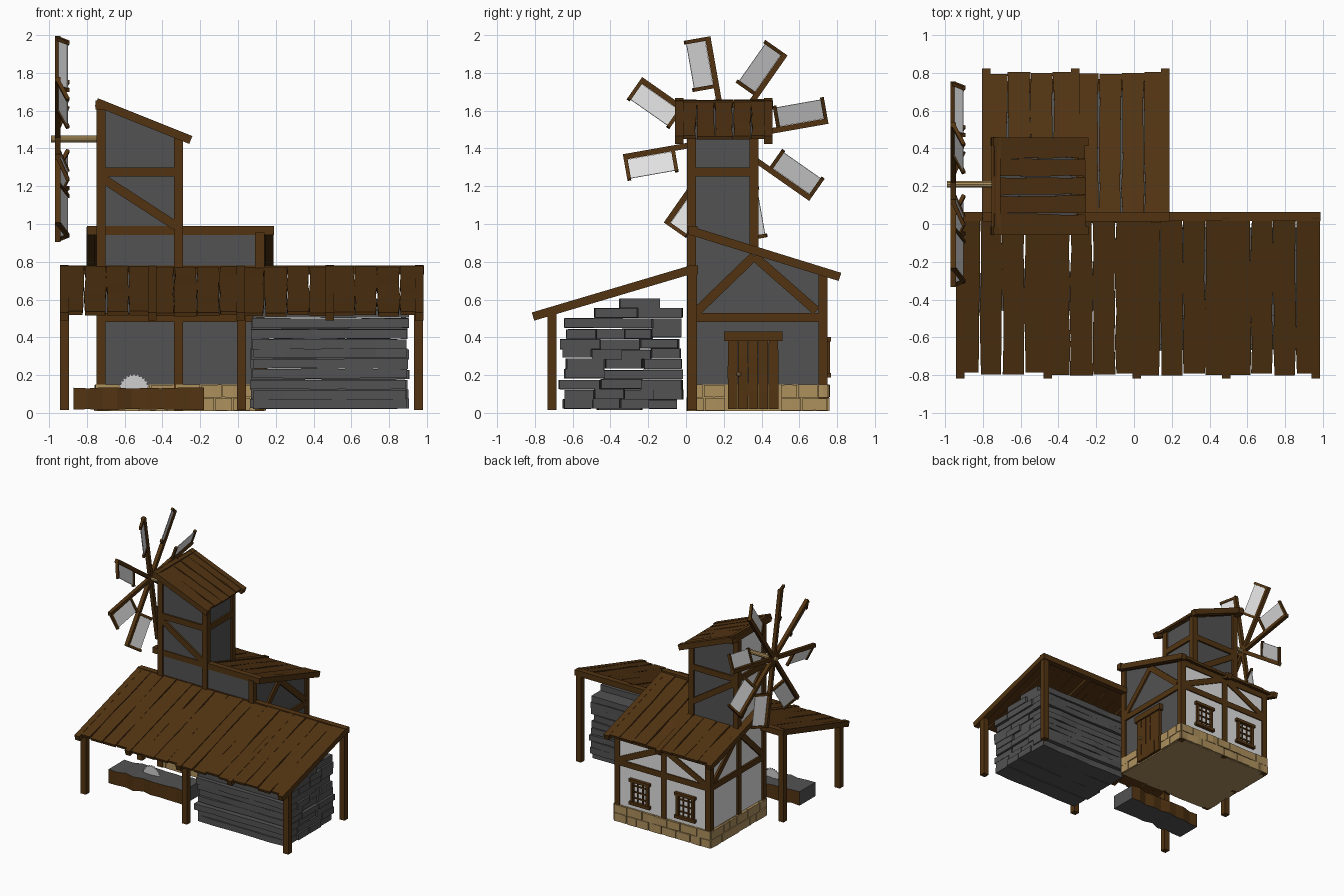
import bpy, bmesh, math, random
from mathutils import Vector as V

if "Cube" in bpy.data.objects:
    bpy.data.objects.remove(bpy.data.objects["Cube"])
random.seed(4)
R = random.uniform


def material(name, c):
    m = bpy.data.materials.new(name)
    m.diffuse_color = (*c, 1)
    m.use_nodes = True
    m.node_tree.nodes["Principled BSDF"].inputs["Base Color"].default_value = m.diffuse_color
    return m


WOOD = material("brown wood", (0.085, 0.034, 0.006))
GREY = material("dark grey", (0.085, 0.085, 0.085))
WHITE = material("pale plaster", (0.75, 0.75, 0.75))
TAN = material("tan stone", (0.42, 0.28, 0.11))
STEEL = material("light steel", (0.62, 0.62, 0.62))


def finish(name, bm, *mats, rule=None):
    bmesh.ops.recalc_face_normals(bm, faces=bm.faces)
    bm.normal_update()
    if rule:
        for f in bm.faces:
            f.material_index = int(rule(f.normal))
    me = bpy.data.meshes.new(name)
    bm.to_mesh(me)
    bm.free()
    for m in mats:
        me.materials.append(m)
    ob = bpy.data.objects.new(name, me)
    bpy.context.collection.objects.link(ob)
    return ob


def bar(bm, a, b, w, t, up=(0, 0, 1), n=1, jit=0):
    """Rectangular bar from a to b; n segments with ragged sides"""
    a, b, up = V(a), V(b), V(up)
    d = (b - a).normalized()
    if abs(d.dot(up.normalized())) > 0.99:
        up = V((0, 1, 0))
    s = d.cross(up).normalized()
    u = s.cross(d)
    rings = []
    for i in range(n + 1):
        p = a.lerp(b, i / n)
        l, r = w / 2 + R(-jit, jit), w / 2 + R(-jit, jit)
        h = t / 2 + R(-jit, jit) * 0.3
        rings.append([bm.verts.new(p + q) for q in (s * r + u * h, u * h - s * l, -u * h - s * l, s * r - u * h)])
    for q, r in zip(rings, rings[1:]):
        for k in range(4):
            bm.faces.new((q[k], q[(k + 1) % 4], r[(k + 1) % 4], r[k]))
    bm.faces.new(rings[0])
    bm.faces.new(rings[-1])


def bars(name, mat, items, w=0.048, t=0.048):
    bm = bmesh.new()
    for a, b in items:
        bar(bm, a, b, w, t)
    return finish(name, bm, mat)


def prism(name, profile, shift, *mats, rule=None):
    bm = bmesh.new()
    f = bm.faces.new([bm.verts.new(p) for p in profile])
    g = bmesh.ops.extrude_face_region(bm, geom=[f])["geom"]
    bmesh.ops.translate(bm, vec=shift, verts=[v for v in g if isinstance(v, bmesh.types.BMVert)])
    return finish(name, bm, *mats, rule=rule)


def roof(name, hi, lo, across, start, stop, count, rafters):
    """Ragged planks and rafters running from hi to lo, repeated along the across axis"""
    hi, lo, across = V(hi), V(lo), V(across)
    nrm = (lo - hi).cross(across).normalized()
    if nrm.z < 0:
        nrm = -nrm
    step = (stop - start) / count
    bm = bmesh.new()
    for i in range(count):
        o = across * (start + step * (i + 0.5)) + nrm * (0.008 + R(-.003, .003))
        bar(bm, hi.lerp(lo, 0.01) + o, hi.lerp(lo, R(0.965, 0.985)) + o, step - 0.005, 0.02, nrm, 5, 0.005)
    finish(name + "_planks", bm, WOOD)
    bm = bmesh.new()
    for c in rafters:
        bar(bm, hi + across * c, lo + across * c, 0.045, 0.045, nrm)
    finish(name + "_rafters", bm, WOOD)


# walls of house and tower
prism("house_walls", [(-.735, .02, .05), (-.735, .74, .05), (-.735, .74, .725), (-.735, .02, .95)], (.86, 0, 0),
      GREY, WHITE, rule=lambda n: n.y > .8 or n.x < -.5)
prism("tower_walls", [(-.735, .02, .8), (-.305, .02, .8), (-.305, .02, 1.45), (-.735, .02, 1.63)], (0, .35, 0),
      GREY, WHITE, rule=lambda n: n.x < -.5)

# roofs
roof("house_roof", (0, .03, .963), (0, .815, .72), (1, 0, 0), -.79, .175, 8, (-.78, -.31, .165))
roof("shed_roof", (0, .04, .762), (0, -.81, .51), (1, 0, 0), -.935, .975, 16, (-.92, -.455, .015, .487, .96))
roof("tower_roof", (-.75, 0, 1.645), (-.25, 0, 1.445), (0, 1, 0), -.045, .445, 5, (-.035, .435))
bars("roof_ridge_beams", WOOD, [((-.80, .038, .965), (.19, .038, .965)), ((-.94, .04, .757), (.985, .04, .757)),
                                ((-.73, -.055, 1.63), (-.73, .46, 1.63))])

# timber frame of house
HX, HY = (-.726, -.315, .115), (.03, .36, .725)
top = lambda y: .955 - .31 * (y - .03)
frame = [((x, y, .01), (x, y, top(y))) for x in HX for y in (.03, .725)]
frame.append(((-.726, .36, .01), (-.726, .36, .85)))
frame += [((-.74, y, .505), (.13, y, .505)) for y in (.03, .725)]
frame += [((x, .02, .505), (x, .74, .505)) for x in (-.726, .115)]
for x in (-.726, .115):
    frame += [((x, .05, .53), (x, .36, .83)), ((x, .36, .83), (x, .69, .54))]
frame += [((-.315, .725, .72), (x, .725, .53)) for x in (-.70, .09)]
frame.append(((-.74, .725, .715), (.13, .725, .715)))
bars("house_timber_frame", WOOD, frame)

# timber frame of tower
frame = [((x, y, .8), (x, y, z)) for x, z in ((-.726, 1.63), (-.315, 1.455)) for y in (.03, .36)]
frame += [((-.74, y, 1.275), (-.295, y, 1.275)) for y in (.03, .36)]
frame += [((x, .02, 1.275), (x, .375, 1.275)) for x in (-.726, -.315)]
frame += [((-.715, y, 1.24), (-.33, y, .99)) for y in (.03, .36)]
frame.append(((-.726, .05, 1.24), (-.726, .34, .95)))
bars("tower_timber_frame", WOOD, frame)

# shed posts
bars("shed_posts", WOOD, [((x, -.71, .015), (x, -.71, .53)) for x in (-.918, .018, .955)] +
     [((x, .033, .015), (x, .033, .75)) for x in (-.918, .955)])

# stone footing: core plus ragged bricks in two courses
bm = bmesh.new()
bar(bm, (-.74, .38, .08), (.13, .38, .08), .725, .14)


def course(a, b, z):
    a, b = V((*a, z)), V((*b, z))
    length, s = (b - a).length, 0
    while s < length - .01:
        e = min(length, s + R(.08, .16))
        if length - e < .05:
            e = length
        bar(bm, a.lerp(b, (s + .003) / length), a.lerp(b, (e - .003) / length), .04 + R(0, .01), .066 + R(-.004, .005), n=2, jit=.003)
        s = e


for z in (.045, .115):
    for y in (.03, .735):
        course((-.755, y), (.14, y), z)
    course((-.735, .01), (-.735, .75), z)
    course((.122, .01), (.122, .21), z)
    course((.122, .50), (.122, .75), z)
finish("stone_footing", bm, TAN)

# door
bm = bmesh.new()
for i in range(5):
    y = .247 + .054 * i
    bar(bm, (.138, y, .02), (.138, y, .39), .03, .051, n=4, jit=.003)
bar(bm, (.14, .20, .405), (.14, .51, .405), .05, .05)
finish("door", bm, WOOD)
bm = bmesh.new()
bmesh.ops.create_icosphere(bm, subdivisions=1, radius=.014)
bmesh.ops.translate(bm, vec=(.168, .28, .205), verts=bm.verts)
finish("door_knob", bm, TAN)

# lattice windows on the back wall
for side, cx in (("left", -.52), ("right", -.10)):
    bm = bmesh.new()
    for dx in (-.07, .07):
        bar(bm, (cx + dx, .748, .20), (cx + dx, .748, .39), .022, .03)
    for z in (.20, .39):
        bar(bm, (cx - .095, .75, z), (cx + .095, .75, z), .035, .024)
    for k in (-.024, .024):
        bar(bm, (cx + k, .743, .2), (cx + k, .743, .39), .01, .012)
    for z in (.245, .295, .345):
        bar(bm, (cx - .07, .743, z), (cx + .07, .743, z), .012, .01)
    finish(side + "_window", bm, WOOD)

# stacked boards under the shed
bm = bmesh.new()
for row in range(11):
    y0, y1 = ((-.49, -.02), (-.35, -.14))[row - 9] if row > 8 else (-.66 + R(-.02, .03), -.02 + R(-.03, .01))
    n = 1 if row == 10 else 2 if row == 9 else random.choice((3, 4))
    s = (y1 - y0) / n
    for i in range(n):
        y, z = y0 + s * (i + .5), .046 + .0535 * row + R(-.005, .005)
        bar(bm, (.075 + R(-.012, .012), y, z), (.895 + R(-.012, .012), y, z), s - .004, .05, n=5, jit=.006)
finish("board_stack", bm, GREY)

# half-sawn log and saw blade
bm = bmesh.new()
bar(bm, (-.87, -.355, .075), (-.18, -.355, .075), .22, .115, n=9, jit=.018)
finish("sawn_log", bm, GREY, WOOD, rule=lambda n: abs(n.y) > .5)
pts = []
for i in range(48):
    r, a = (.085, .072)[i % 2], i * math.tau / 48
    pts.append((-.55 + r * math.cos(a), -.358, .125 + r * math.sin(a)))
prism("saw_blade", pts, (0, .006, 0), STEEL)

# windmill wheel: axle, spokes, sail frames and tilted sails
bm = bmesh.new()
bmesh.ops.create_cone(bm, cap_ends=True, segments=10, radius1=.018, radius2=.018, depth=.27)
for v in bm.verts:
    v.co = V((-.855 + v.co.z, .21 + v.co.x, 1.45 + v.co.y))
finish("wheel_axle", bm, TAN)
spokes, sails = bmesh.new(), bmesh.new()
c = V((-.955, .21, 1.45))
for k in range(8):
    a = math.radians(10 + 45 * k)
    r = V((0, math.cos(a), math.sin(a)))
    lean = V((.055, -.125 * math.sin(a), .125 * math.cos(a)))
    nrm = r.cross(lean).normalized()
    bar(spokes, c, c + r * .55, .03, .03, (1, 0, 0))
    for d in (.285, .54):
        bar(spokes, c + r * d, c + r * d + lean, .02, .02, nrm)
    bar(sails, c + r * .29 + lean * .54, c + r * .535 + lean * .54, .11, .005, nrm)
finish("wheel_spokes", spokes, WOOD)
finish("wheel_sails", sails, WHITE)
